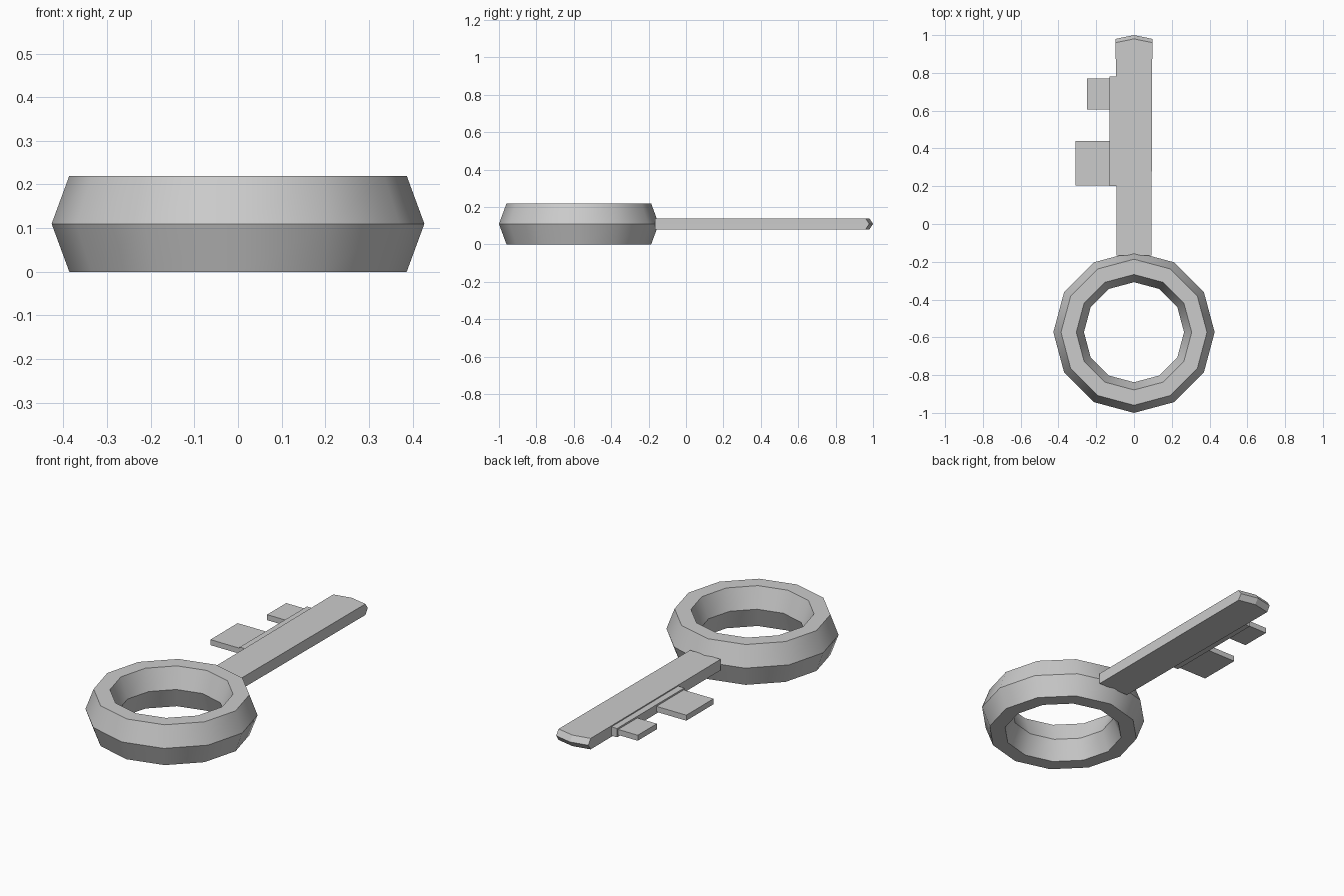
import bpy, bmesh
from math import sin, cos, pi, radians

if "Cube" in bpy.data.objects:
    bpy.data.objects.remove(bpy.data.objects["Cube"])

MID = 0.11  # height of the key's central plane


def make_object(name, bm):
    bmesh.ops.recalc_face_normals(bm, faces=bm.faces)
    mesh = bpy.data.meshes.new(name)
    bm.to_mesh(mesh)
    bm.free()
    obj = bpy.data.objects.new(name, mesh)
    bpy.context.collection.objects.link(obj)
    return obj


def loft(name, rings, closed=False):
    """Skin a list of equal-length vertex loops, capped unless closed."""
    bm = bmesh.new()
    loops = [[bm.verts.new(p) for p in ring] for ring in rings]
    n = len(loops[0])
    pairs = list(zip(loops, loops[1:]))
    if closed:
        pairs.append((loops[-1], loops[0]))
    for a, b in pairs:
        for i in range(n):
            j = (i + 1) % n
            bm.faces.new((a[i], a[j], b[j], b[i]))
    if not closed:
        bm.faces.new(loops[0])
        bm.faces.new(loops[-1])
    return make_object(name, bm)


def box(name, x0, x1, y0, y1, half_height):
    corners = [(x0, y0), (x1, y0), (x1, y1), (x0, y1)]
    return loft(name, [[(x, y, MID + s * half_height) for x, y in corners]
                       for s in (-1, 1)])


# Ring handle: 12 sides around, hexagonal section
section = [(0.346 + 0.081 * cos(k * pi / 3), MID * sin(k * pi / 3) / sin(pi / 3))
           for k in range(6)]
ring = loft("ring_handle",
            [[(r * cos(a * pi / 6), -0.573 + r * sin(a * pi / 6), MID + z)
              for r, z in section] for a in range(12)], closed=True)
bpy.context.view_layer.objects.active = ring
ring.select_set(True)
bpy.ops.object.shade_smooth_by_angle(angle=radians(35))

# Shaft: flat bar with a pointed, bevelled tip
layers = []
for dz, tip in ((-0.03, 0.98), (0, 1.0), (0.03, 0.98)):
    outline = [(-0.092, -0.167), (0.092, -0.167), (0.097, tip - 0.02),
               (0, tip), (-0.097, tip - 0.02)]
    layers.append([(x, y, MID + dz) for x, y in outline])
loft("shaft", layers)

# Raised strip along the shaft, and the two teeth it carries
box("tooth_strip", -0.13, -0.085, 0.2, 0.78, 0.024)
box("long_tooth", -0.31, -0.12, 0.205, 0.44, 0.015)
box("short_tooth", -0.248, -0.12, 0.605, 0.77, 0.015)
